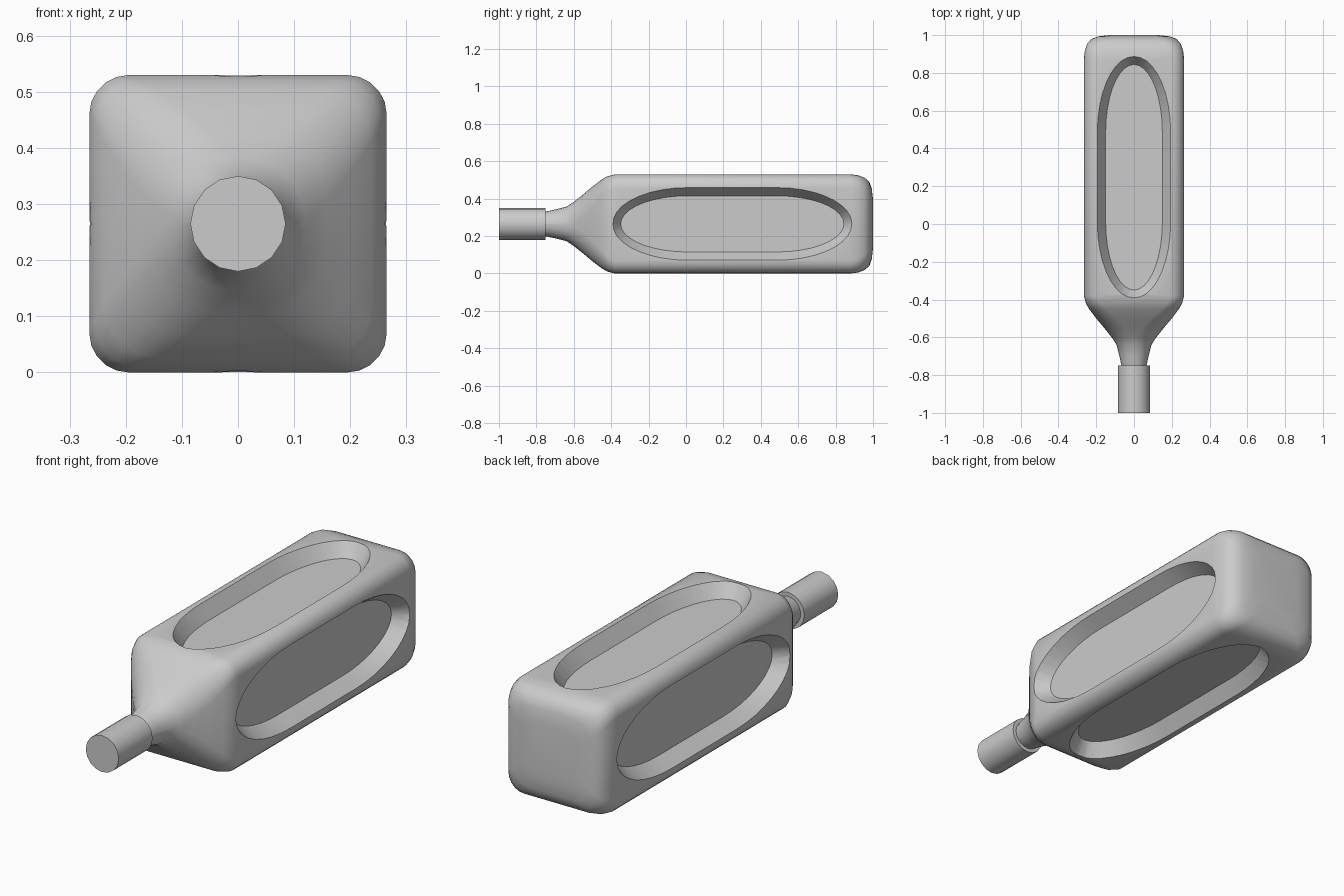
import bpy, bmesh
from math import sin, cos, pi
from mathutils import Matrix

if "Cube" in bpy.data.objects:
    bpy.data.objects.remove(bpy.data.objects["Cube"])

ZC = 0.265  # height of the bottle's axis


def loft(name, rings):
    """Skin equal-length rings of points and cap both ends."""
    bm = bmesh.new()
    vs = [[bm.verts.new(p) for p in r] for r in rings]
    n = len(vs[0])
    for a, b in zip(vs, vs[1:]):
        for i in range(n):
            j = (i + 1) % n
            bm.faces.new((a[i], a[j], b[j], b[i]))
    bm.faces.new(vs[0])
    bm.faces.new(vs[-1])
    bmesh.ops.recalc_face_normals(bm, faces=bm.faces)
    me = bpy.data.meshes.new(name)
    bm.to_mesh(me)
    bm.free()
    ob = bpy.data.objects.new(name, me)
    bpy.context.collection.objects.link(ob)
    return ob


def smooth(ob, angle):
    bpy.ops.object.select_all(action='DESELECT')
    ob.select_set(True)
    bpy.context.view_layer.objects.active = ob
    bpy.ops.object.shade_smooth_by_angle(angle=angle)


def section(y, h, r, seg=5):
    """Rounded square of half width h and corner radius r."""
    pts = []
    for k in range(4):
        cx, cz = [(1, 1), (-1, 1), (-1, -1), (1, -1)][k]
        for i in range(seg + 1):
            a = (k + (i + 0.02 * (1 - 2 * i / seg)) / seg) * pi / 2
            pts.append((cx * (h - r) + r * cos(a), y, ZC + cz * (h - r) + r * sin(a)))
    return pts


def outline(half_len, half_w, z, straight=0.24, n=18):
    """Long oval: straight sides with elliptical ends."""
    end = half_len - straight
    pts = []
    for s in (1, -1):
        for i in range(n + 1):
            a = pi * i / n
            pts.append((s * half_w * cos(a), 0.2475 + s * (straight + end * sin(a)), z))
    return pts


# Body: neck, shoulder, square trunk and rounded base
profile = [(-0.77, 0.062, 0.061), (-0.70, 0.077, 0.076), (-0.64, 0.092, 0.088),
           (-0.60, 0.118, 0.105), (-0.55, 0.158, 0.115), (-0.50, 0.200, 0.11),
           (-0.45, 0.238, 0.095), (-0.42, 0.255, 0.08), (-0.38, 0.265, 0.07),
           (0.88, 0.265, 0.07), (0.92, 0.260, 0.075), (0.955, 0.247, 0.08),
           (0.98, 0.225, 0.085), (0.993, 0.19, 0.08), (1.0, 0.13, 0.06)]
body = loft("bottle_body", [section(*p) for p in profile])

# Recessed oval panels on the four sides
for k in range(4):
    cut = loft("panel_cutter", [outline(0.597, 0.150, ZC - 0.065),
                                outline(0.640, 0.194, ZC),
                                outline(0.640, 0.194, ZC + 0.05)])
    cut.data.transform(Matrix.Translation((0, 0, ZC)) @ Matrix.Rotation(k * pi / 2, 4, 'Y'))
    cut.hide_render = True
    bpy.context.view_layer.objects.active = body
    mod = body.modifiers.new("panel", 'BOOLEAN')
    mod.operation = 'DIFFERENCE'
    mod.solver = 'EXACT'
    mod.object = cut
    bpy.ops.object.modifier_apply(modifier=mod.name)
    bpy.data.objects.remove(cut)
smooth(body, 0.6)

# Cap
cap = loft("bottle_cap", [[(0.085 * cos(i * pi / 8), y, ZC + 0.085 * sin(i * pi / 8))
                           for i in range(16)] for y in (-1.0, -0.75)])
smooth(cap, 0.6)
